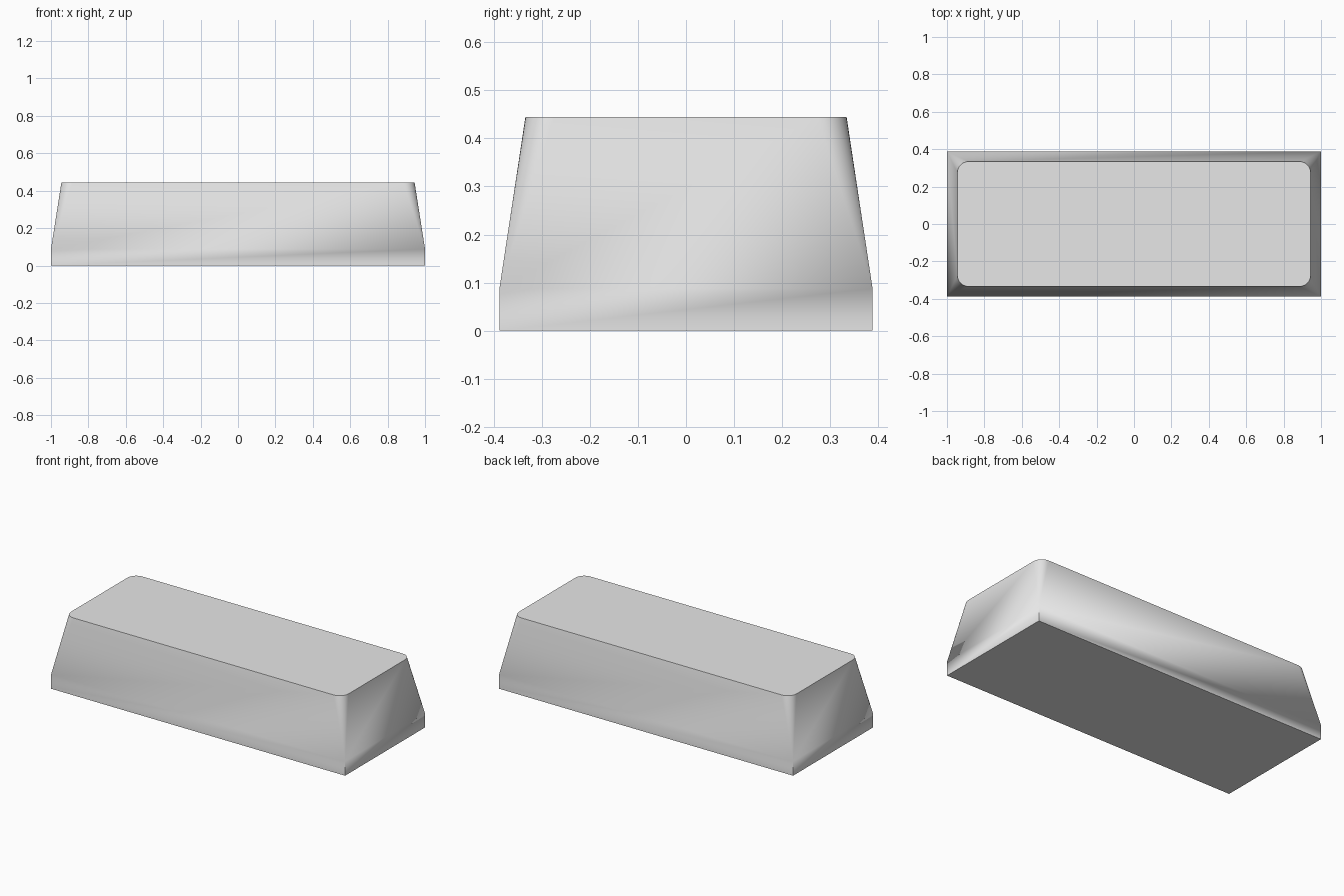
import bpy
import bmesh
from math import cos, sin, pi, radians

cube = bpy.data.objects.get("Cube")
if cube:
    bpy.data.objects.remove(cube)

BASE_X, BASE_Y = 1.0, 0.388      # half sizes of the square-cornered foot
TOP_X, TOP_Y = 0.944, 0.334      # half sizes of the rounded top
SHOULDER, HEIGHT = 0.088, 0.445
RADIUS, STEPS = 0.06, 8
CORNERS = [(1, 1), (-1, 1), (-1, -1), (1, -1)]

grey = bpy.data.materials.new("light grey")
grey.use_nodes = True
colour = (0.8, 0.8, 0.8, 1)
grey.diffuse_color = colour
grey.node_tree.nodes["Principled BSDF"].inputs["Base Color"].default_value = colour

bm = bmesh.new()


def square_ring(z):
    return [bm.verts.new((sx * BASE_X, sy * BASE_Y, z)) for sx, sy in CORNERS]


def corner_arc(index):
    sx, sy = CORNERS[index]
    angles = [(index + i / STEPS) * pi / 2 for i in range(STEPS + 1)]
    return [bm.verts.new((sx * (TOP_X - RADIUS) + RADIUS * cos(a),
                          sy * (TOP_Y - RADIUS) + RADIUS * sin(a), HEIGHT))
            for a in angles]


foot = square_ring(0)
shoulder = square_ring(SHOULDER)
arcs = [corner_arc(i) for i in range(len(CORNERS))]

# Flat bottom and top
bm.faces.new(foot[::-1])
bm.faces.new([v for arc in arcs for v in arc])

for i in range(len(CORNERS)):
    j = (i + 1) % len(CORNERS)
    # Upright foot wall and leaning side
    bm.faces.new((foot[i], foot[j], shoulder[j], shoulder[i]))
    bm.faces.new((shoulder[i], shoulder[j], arcs[j][0], arcs[i][-1]))
    # Corner fan from the sharp shoulder to the rounded top
    for a, b in zip(arcs[i], arcs[i][1:]):
        bm.faces.new((shoulder[i], b, a))

bmesh.ops.recalc_face_normals(bm, faces=bm.faces)
mesh = bpy.data.meshes.new("tapered_block")
bm.to_mesh(mesh)
bm.free()
mesh.materials.append(grey)

block = bpy.data.objects.new("tapered_block", mesh)
bpy.context.collection.objects.link(block)
bpy.ops.object.select_all(action="DESELECT")
block.select_set(True)
bpy.context.view_layer.objects.active = block
bpy.ops.object.shade_smooth_by_angle(angle=radians(30))
